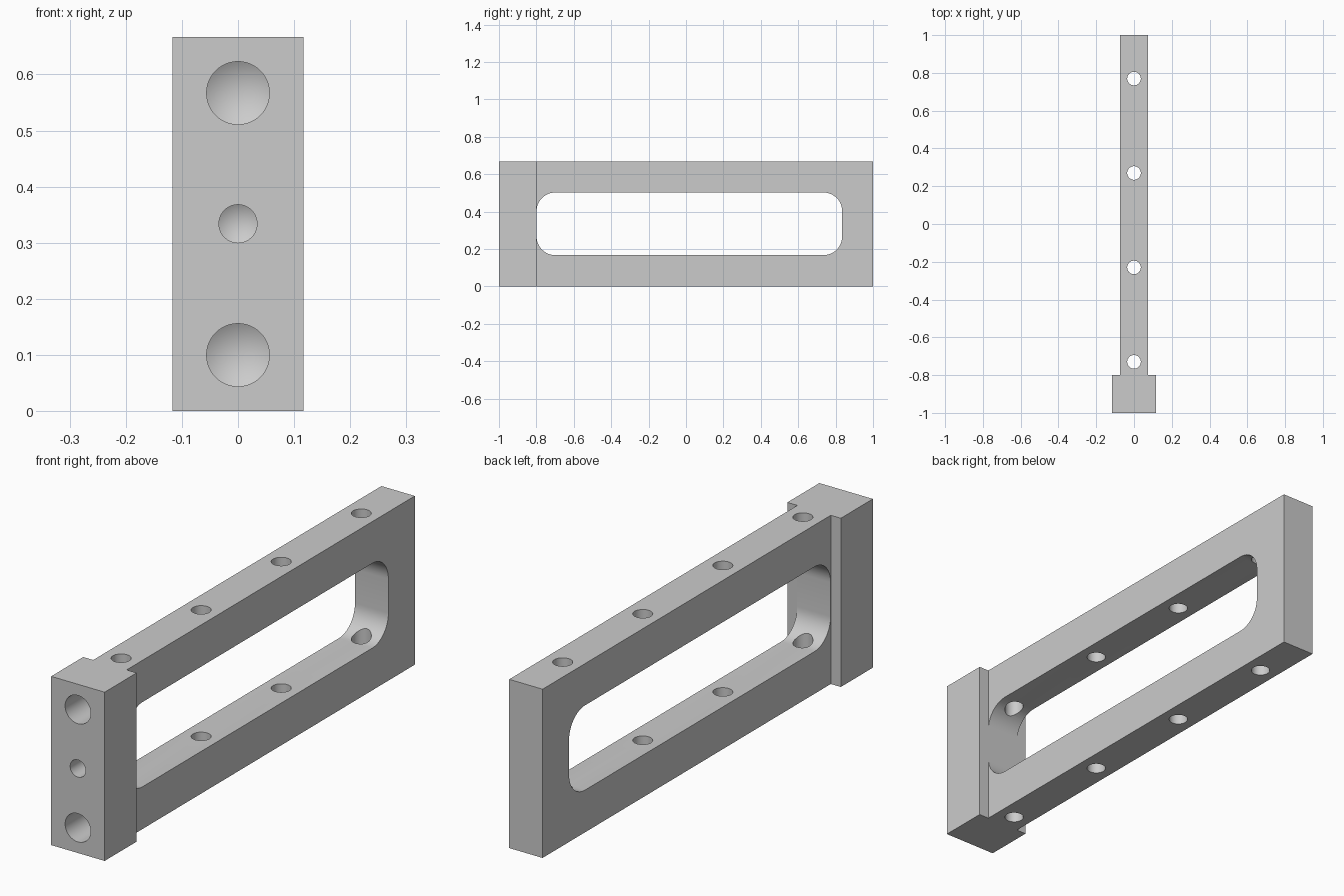
import bpy, bmesh, math
from mathutils import Matrix, Vector

if "Cube" in bpy.data.objects:
    bpy.data.objects.remove(bpy.data.objects["Cube"])

HEIGHT = 0.667
X, Y, Z = Vector((1, 0, 0)), Vector((0, 1, 0)), Vector((0, 0, 1))

metal = bpy.data.materials.new("plain_grey_metal")
metal.use_nodes = True
grey = (0.6, 0.6, 0.6, 1)
metal.diffuse_color = grey
metal.node_tree.nodes["Principled BSDF"].inputs["Base Color"].default_value = grey


def prism(name, outline, depth, axes=(X, Y, Z), origin=(0, 0, 0), tip=0):
    """Extrude a flat outline along the third axis, optionally with a pointed end."""
    bm = bmesh.new()
    base = bm.faces.new([bm.verts.new((u, v, 0)) for u, v in outline])
    ext = bmesh.ops.extrude_face_region(bm, geom=[base], use_keep_orig=True)["geom"]
    moved = [g for g in ext if isinstance(g, bmesh.types.BMVert)]
    bmesh.ops.translate(bm, verts=moved, vec=(0, 0, depth))
    if tip:
        end = [g for g in ext if isinstance(g, bmesh.types.BMFace)]
        point = bmesh.ops.poke(bm, faces=end)["verts"]
        bmesh.ops.translate(bm, verts=point, vec=(0, 0, tip))
    bm.transform(Matrix.Translation(origin) @ Matrix(axes).transposed().to_4x4())
    bmesh.ops.recalc_face_normals(bm, faces=bm.faces)
    mesh = bpy.data.meshes.new(name)
    bm.to_mesh(mesh)
    bm.free()
    mesh.materials.append(metal)
    obj = bpy.data.objects.new(name, mesh)
    bpy.context.collection.objects.link(obj)
    return obj


def arc(cx, cy, r, start, sweep, steps):
    angles = [math.radians(start + sweep * i / steps) for i in range(steps + 1)]
    return [(cx + r * math.cos(a), cy + r * math.sin(a)) for a in angles]


def circle(r):
    return arc(0, 0, r, 0, 360, 48)[:-1]


def cut(target, cutter):
    cutter.hide_render = True
    mod = target.modifiers.new("cut", "BOOLEAN")
    mod.operation, mod.solver, mod.object = "DIFFERENCE", "EXACT", cutter
    bpy.context.view_layer.objects.active = target
    bpy.ops.object.modifier_apply(modifier=mod.name)
    bpy.data.objects.remove(cutter)


# Bar with a wider mounting head, one T-shaped plan
half = [(0.117, -1), (0.117, -0.8), (0.073, -0.8), (0.073, 1)]
frame = prism("slotted_frame", half + [(-x, y) for x, y in reversed(half)], HEIGHT)

# Long rounded window through the sides
y0, y1, z0, z1, r = -0.799, 0.835, 0.167, 0.502, 0.1
window = (arc(y1 - r, z0 + r, r, 270, 90, 12) + arc(y1 - r, z1 - r, r, 0, 90, 12)
          + arc(y0 + r, z1 - r, r, 90, 90, 12) + arc(y0 + r, z0 + r, r, 180, 90, 12))
cut(frame, prism("window_cutter", window, 0.4, (Y, Z, X), (-0.2, 0, 0)))

# Four vertical bolt holes through both rails
for i in range(4):
    cut(frame, prism("bolt_hole_cutter", circle(0.036), 1,
                     origin=(0, -0.73 + 0.5 * i, -0.1)))

# Blind drilled holes with conical ends in the head
for z, radius, depth in ((0.1, 0.056, 0.15), (0.334, 0.034, 0.13), (0.567, 0.056, 0.15)):
    cut(frame, prism("drill_cutter", circle(radius), depth + 0.1, (Z, X, Y),
                     (0, -1.1, z), radius * 0.6))

# Smooth round walls, crisp edges
bpy.ops.object.select_all(action="DESELECT")
frame.select_set(True)
bpy.context.view_layer.objects.active = frame
bpy.ops.object.shade_smooth_by_angle(angle=math.radians(25))
